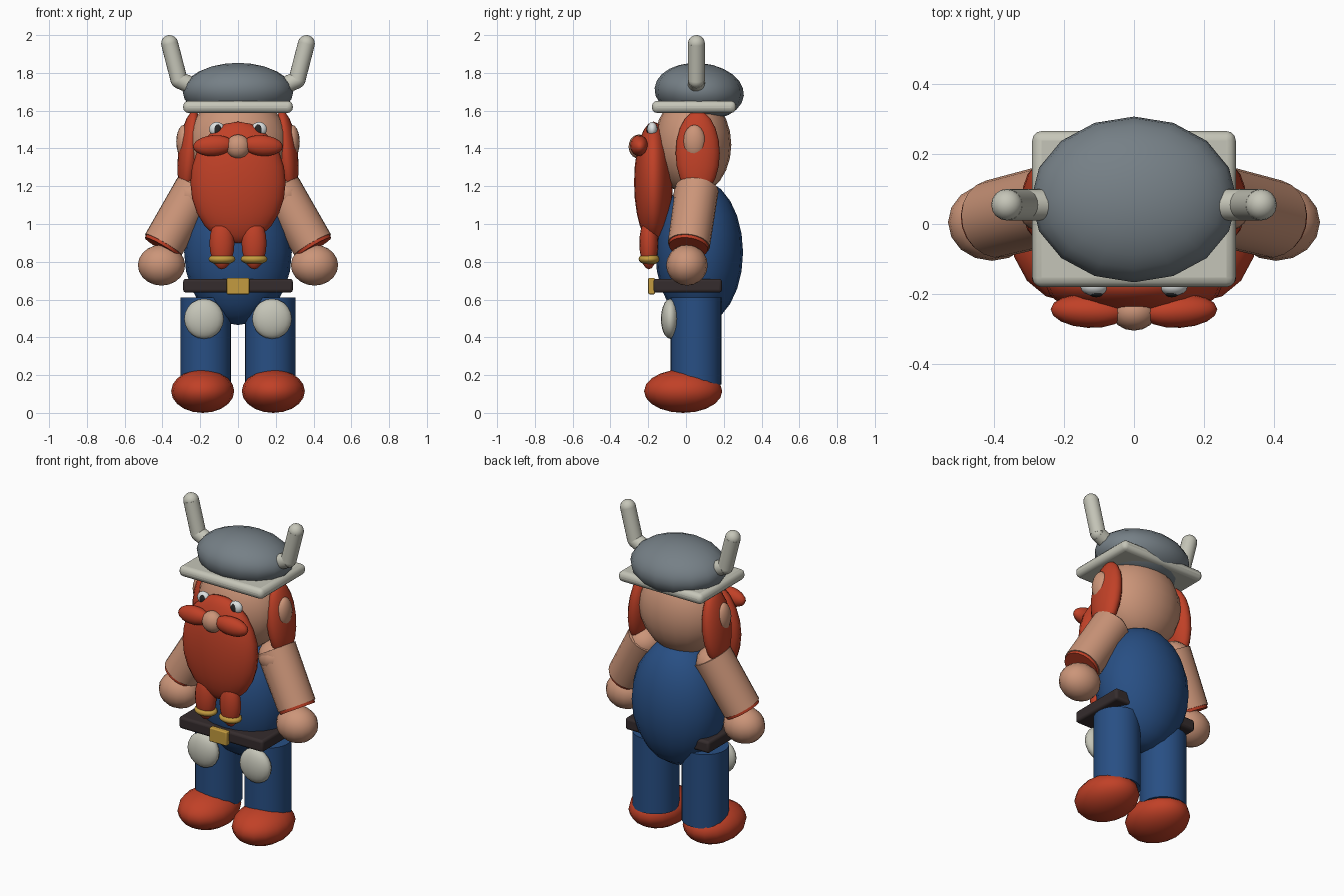
import bpy, math
from mathutils import Vector

if "Cube" in bpy.data.objects:
    bpy.data.objects.remove(bpy.data.objects["Cube"])


def mat(name, rgb):
    m = bpy.data.materials.new(name)
    m.diffuse_color = (*rgb, 1)
    m.use_nodes = True
    m.node_tree.nodes["Principled BSDF"].inputs["Base Color"].default_value = m.diffuse_color
    return m


RED = mat("red hair", (0.53, 0.052, 0.02))
BLUE = mat("blue cloth", (0.021, 0.078, 0.23))
SKIN = mat("skin", (0.60, 0.30, 0.19))
STEEL = mat("steel grey", (0.18, 0.215, 0.24))
BONE = mat("bone white", (0.56, 0.56, 0.48))
LEATHER = mat("dark leather", (0.035, 0.025, 0.026))
GOLD = mat("gold", (0.55, 0.33, 0.05))
EYE = mat("eye white", (0.72, 0.75, 0.75))
BLACK = mat("pupil black", (0.02, 0.02, 0.02))


def finish(name, material, angle=50):
    o = bpy.context.object
    o.name = name
    o.data.materials.append(material)
    bpy.ops.object.shade_smooth_by_angle(angle=math.radians(angle))
    return o


def ball(name, material, loc, radii, rot=(0, 0, 0), seg=16, rings=10):
    bpy.ops.mesh.primitive_uv_sphere_add(segments=seg, ring_count=rings, radius=1,
                                         location=loc, rotation=[math.radians(a) for a in rot])
    bpy.context.object.scale = radii
    return finish(name, material, 80)


def tube(name, material, a, b, r1, r2=None, seg=20):
    a, b = Vector(a), Vector(b)
    d = b - a
    bpy.ops.mesh.primitive_cone_add(vertices=seg, radius1=r1, radius2=r2 or r1, depth=d.length,
                                    location=(a + b) / 2,
                                    rotation=d.to_track_quat('Z', 'Y').to_euler())
    return finish(name, material)


def box(name, material, lo, hi, bevel):
    lo, hi = Vector(lo), Vector(hi)
    bpy.ops.mesh.primitive_cube_add(size=1, location=(lo + hi) / 2)
    o = bpy.context.object
    o.scale = hi - lo
    bpy.ops.object.transform_apply(location=False, rotation=False, scale=True)
    m = o.modifiers.new("rounded edges", 'BEVEL')
    m.width, m.segments = bevel, 3
    return finish(name, material, 40)


# Body and head
ball("torso", BLUE, (0, 0.07, 0.85), (0.285, 0.232, 0.385), seg=20, rings=12)
ball("head", SKIN, (0, 0.035, 1.42), (0.265, 0.205, 0.27), seg=20, rings=12)

# Helmet: dome and square brim
ball("helmet_dome", STEEL, (0, 0.07, 1.70), (0.293, 0.237, 0.152), (-5, 0, 0), rings=12)
box("helmet_brim", BONE, (-0.29, -0.18, 1.588), (0.29, 0.265, 1.652), 0.027)

# Belt and buckle
box("belt", LEATHER, (-0.29, -0.172, 0.637), (0.29, 0.19, 0.71), 0.015)
box("buckle", GOLD, (-0.06, -0.2, 0.628), (0.06, -0.165, 0.714), 0.006)

# Beard and nose
ball("beard", RED, (0, -0.172, 1.22), (0.252, 0.103, 0.322), seg=20, rings=12)
ball("nose", SKIN, (0, -0.25, 1.41), (0.065, 0.054, 0.064))

for s, side in ((-1, "left"), (1, "right")):
    # Horn: short root, bend and upright tip
    root, bend, tip = (s * 0.22, 0.055, 1.722), (s * 0.312, 0.055, 1.762), (s * 0.362, 0.055, 1.955)
    tube(f"horn_root_{side}", BONE, root, bend, 0.045)
    ball(f"horn_bend_{side}", BONE, bend, (0.044,) * 3)
    tube(f"horn_{side}", BONE, bend, tip, 0.045)
    ball(f"horn_tip_{side}", BONE, tip, (0.045,) * 3)

    # Side hair and ear
    ball(f"side_hair_{side}", RED, (s * 0.255, 0.062, 1.375), (0.062, 0.117, 0.225), (0, -s * 6, 0))
    ball(f"ear_{side}", SKIN, (s * 0.285, 0.045, 1.435), (0.042, 0.06, 0.09))

    # Eye and pupil
    ball(f"eye_{side}", EYE, (s * 0.112, -0.178, 1.502), (0.041, 0.027, 0.038))
    ball(f"pupil_{side}", BLACK, (s * 0.108, -0.197, 1.5), (0.02, 0.012, 0.027))

    # Moustache
    ball(f"moustache_{side}", RED, (s * 0.13, -0.248, 1.415), (0.108, 0.048, 0.055), (0, s * 4, s * 3))

    # Beard tail with gold ring
    ball(f"beard_tail_{side}", RED, (s * 0.085, -0.197, 0.898), (0.066, 0.05, 0.138))
    ball(f"beard_ring_{side}", GOLD, (s * 0.085, -0.195, 0.814), (0.071, 0.056, 0.03))

    # Arm: shoulder, sleeveless arm, red wristband, hand
    shoulder, wrist = Vector((s * 0.235, 0.055, 1.165)), Vector((s * 0.395, 0.015, 0.89))
    axis = (wrist - shoulder).normalized()
    ball(f"shoulder_{side}", SKIN, (s * 0.24, 0.05, 1.15), (0.11, 0.118, 0.1))
    tube(f"arm_{side}", SKIN, shoulder - axis * 0.025, wrist, 0.115, 0.112)
    tube(f"wristband_{side}", RED, wrist - axis * 0.03, wrist + axis * 0.017, 0.109, 0.104)
    ball(f"hand_{side}", SKIN, (s * 0.405, 0.005, 0.782), (0.125, 0.11, 0.108))

    # Leg, knee pad, boot
    tube(f"leg_{side}", BLUE, (s * 0.17, 0.053, 0.15), (s * 0.17, 0.053, 0.612), 0.134, seg=24)
    ball(f"knee_pad_{side}", BONE, (s * 0.18, -0.083, 0.498), (0.105, 0.05, 0.106))
    ball(f"boot_{side}", RED, (s * 0.187, -0.015, 0.115), (0.167, 0.207, 0.115))
